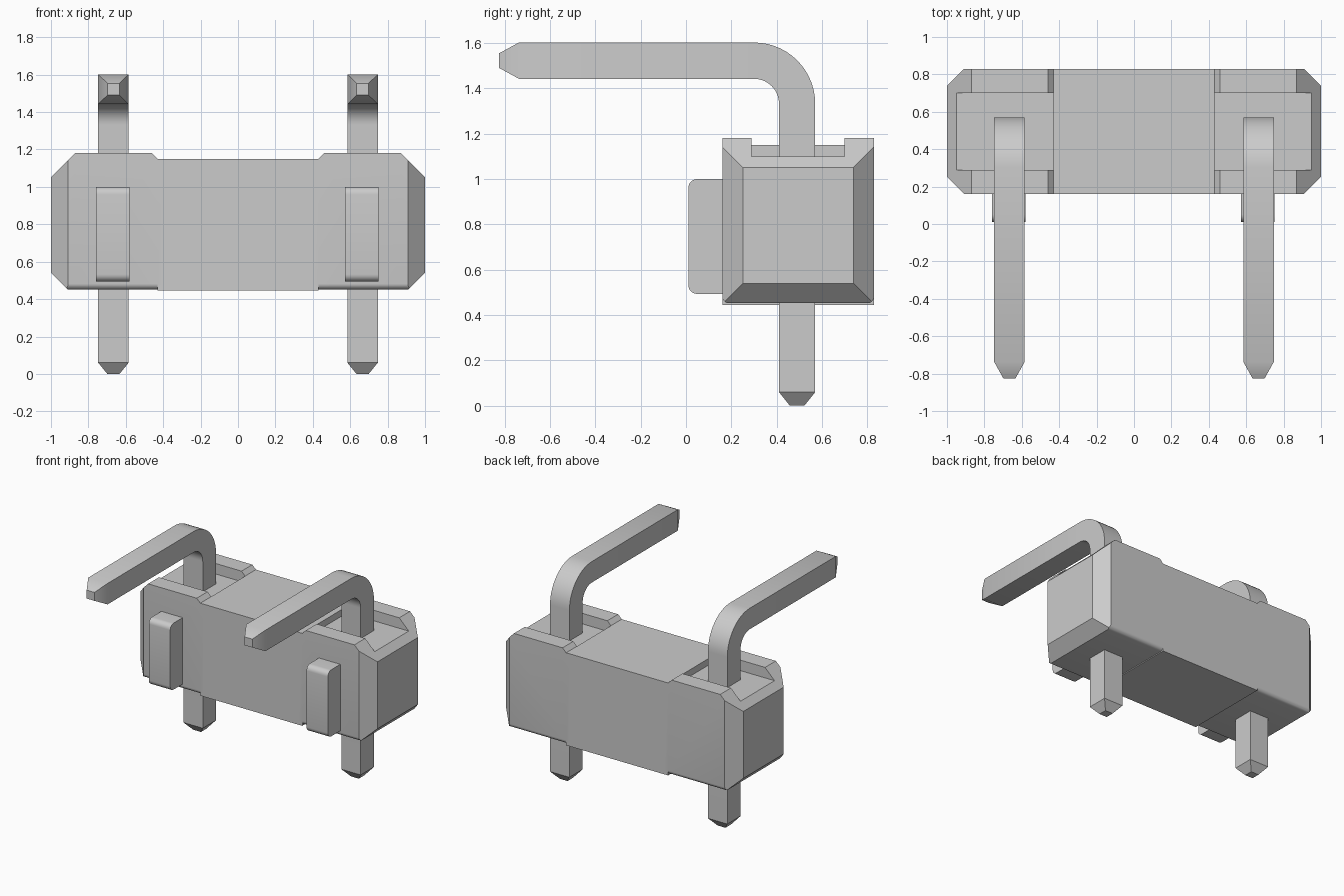
import bpy, bmesh, math
from mathutils import Vector

old = bpy.data.objects.get("Cube")
if old:
    bpy.data.objects.remove(old)

grey = bpy.data.materials.new("plain grey")
grey.use_nodes = True
grey.diffuse_color = (0.6, 0.6, 0.6, 1)
grey.node_tree.nodes["Principled BSDF"].inputs["Base Color"].default_value = (0.6, 0.6, 0.6, 1)

MID_Y = 0.495


def finish(name, bm):
    bmesh.ops.recalc_face_normals(bm, faces=bm.faces)
    mesh = bpy.data.meshes.new(name)
    bm.to_mesh(mesh)
    bm.free()
    mesh.materials.append(grey)
    ob = bpy.data.objects.new(name, mesh)
    bpy.context.collection.objects.link(ob)
    return ob


def activate(ob):
    bpy.ops.object.select_all(action='DESELECT')
    ob.select_set(True)
    bpy.context.view_layer.objects.active = ob


def smooth(ob):
    activate(ob)
    bpy.ops.object.shade_smooth_by_angle(angle=math.radians(30))


def arc(cy, cz, r, start, end, steps):
    """Points on an arc in the side plane, angles in degrees."""
    angles = [math.radians(start + (end - start) * i / steps) for i in range(steps + 1)]
    return [(cy + r * math.cos(a), cz + r * math.sin(a)) for a in angles]


def extrude_side(profile, x0, x1):
    """Extrude a (y, z) outline along x."""
    bm = bmesh.new()
    face = bm.faces.new([bm.verts.new((x0, y, z)) for y, z in profile])
    res = bmesh.ops.extrude_face_region(bm, geom=[face], use_keep_orig=True)
    verts = [g for g in res["geom"] if isinstance(g, bmesh.types.BMVert)]
    bmesh.ops.translate(bm, verts=verts, vec=(x1 - x0, 0, 0))
    bmesh.ops.recalc_face_normals(bm, faces=bm.faces)
    return bm


def slice_off(bm, point, normal):
    """Cut away everything beyond a plane and cap the cut."""
    bmesh.ops.bisect_plane(bm, geom=bm.verts[:] + bm.edges[:] + bm.faces[:], dist=1e-5,
                           plane_co=point, plane_no=Vector(normal).normalized(), clear_outer=True)
    bmesh.ops.holes_fill(bm, edges=[e for e in bm.edges if e.is_boundary], sides=0)


def end_block(side):
    """Chamfered end with an open channel on top and rounded lower edges."""
    front, back, low, r = 0.16, 0.83, 0.452, 0.03
    profile = [(front, 1.18), (0.29, 1.18), (0.29, 1.10), (0.70, 1.10), (0.70, 1.18), (back, 1.18)]
    profile += arc(back - r, low + r, r, 0, -90, 5)
    profile += arc(front + r, low + r, r, -90, -180, 5)
    bm = extrude_side(profile, 0.40 * side, side)
    slice_off(bm, (side, 0, 1.05), (side, 0, 1))
    slice_off(bm, (side, 0, 0.54), (side, 0, -1))
    for d in (-1, 1):
        slice_off(bm, (side, MID_Y + 0.243 * d, 0), (side, d, 0))
    slice_off(bm, (0.43 * side, 0, 1.15), (-side, 0, 1))
    return finish("end_block", bm)


# Housing: middle block merged with both end blocks
body = finish("housing", extrude_side(
    [(0.16, 0.445), (0.83, 0.445), (0.83, 1.15), (0.16, 1.15)], -0.43, 0.43))
for side in (-1, 1):
    block = end_block(side)
    mod = body.modifiers.new("join end", 'BOOLEAN')
    mod.operation, mod.solver, mod.object = 'UNION', 'EXACT', block
    activate(body)
    bpy.ops.object.modifier_apply(modifier=mod.name)
    bpy.data.objects.remove(block)
smooth(body)


def lug(name, x):
    """Raised front rib with rounded outer edges."""
    profile = [(0.165, 1.0)] + arc(0.05, 0.96, 0.04, 90, 180, 6)
    profile += arc(0.05, 0.533, 0.04, 180, 270, 6) + [(0.165, 0.493)]
    smooth(finish(name, extrude_side(profile, x - 0.09, x + 0.09)))


def pin(name, x):
    """Bent square pin with tapered tips; each ring is y, z, turn, half size."""
    h, tip = 0.08, 0.032
    rings = [(0.49, 0, 0, tip), (0.49, 0.06, 0, h)]
    steps = 14
    for i, (y, z) in enumerate(arc(0.30, 1.332, 0.19, 0, 90, steps)):
        rings.append((y, z, math.pi / 2 * i / steps, h))
    rings += [(-0.737, 1.522, math.pi / 2, h), (-0.825, 1.522, math.pi / 2, tip)]
    bm = bmesh.new()
    loops = []
    for y, z, a, s in rings:
        loops.append([bm.verts.new((x + u * s * 1.02, y + v * s * math.cos(a), z + v * s * math.sin(a)))
                      for u, v in ((-1, -1), (1, -1), (1, 1), (-1, 1))])
    for low, high in zip(loops, loops[1:]):
        for i in range(4):
            j = (i + 1) % 4
            bm.faces.new((low[i], low[j], high[j], high[i]))
    bm.faces.new(loops[0])
    bm.faces.new(loops[-1])
    smooth(finish(name, bm))


for label, side in (("right", -1), ("left", 1)):
    lug(label + "_front_lug", 0.665 * side - 0.004)
    pin(label + "_pin", 0.666 * side)
